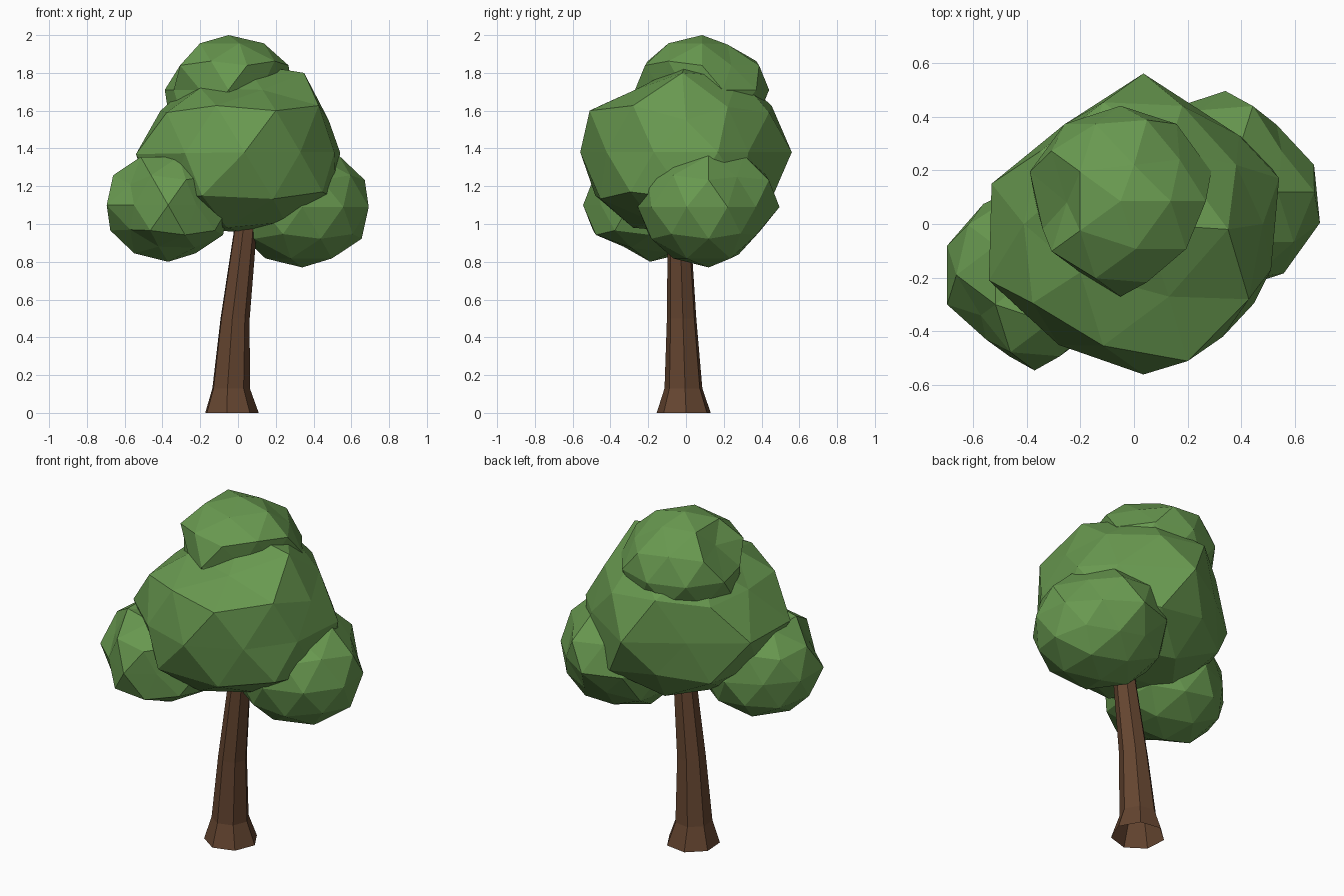
import bpy, bmesh, math
from mathutils import Vector


def material(name, rgb):
    m = bpy.data.materials.new(name)
    m.diffuse_color = (*rgb, 1)
    return m


def finish(bm, name, mat):
    me = bpy.data.meshes.new(name)
    bm.to_mesh(me)
    bm.free()
    me.materials.append(mat)
    ob = bpy.data.objects.new(name, me)
    bpy.context.collection.objects.link(ob)
    return ob


def leaf_clump(name, centre, radii, nudges=()):
    """Faceted ellipsoid; each nudge moves the vertex nearest a direction."""
    bm = bmesh.new()
    bmesh.ops.create_icosphere(bm, subdivisions=2, radius=1)
    moves = [(min(bm.verts, key=lambda v: (v.co - Vector(d)).length), p)
             for d, p in nudges]
    for v in bm.verts:
        v.co = Vector(c + r * k for c, r, k in zip(centre, radii, v.co))
    for v, p in moves:
        v.co = p
    return finish(bm, name, leaf)


def equator(deg):
    a = math.radians(deg)
    return (math.cos(a), math.sin(a), 0)


leaf = material("leaf_green", (0.14, 0.32, 0.08))
bark = material("bark_brown", (0.13, 0.06, 0.03))

# Leaning seven-sided trunk with a flared foot, open below: x, y, z, radius
sections = [(-0.037, -0.01, 0, 0.147), (-0.04, -0.012, 0.13, 0.103),
            (-0.018, -0.022, 0.5, 0.08), (0.035, -0.035, 0.95, 0.063),
            (0.05, -0.04, 1.15, 0.055)]
sides = 7
bm = bmesh.new()
rings = []
for x, y, z, r in sections:
    angles = [2 * math.pi * i / sides + 0.07 for i in range(sides)]
    rings.append([bm.verts.new((x + r * math.cos(a), y + r * math.sin(a), z))
                  for a in angles])
for lo, hi in zip(rings, rings[1:]):
    for i in range(sides):
        j = (i + 1) % sides
        bm.faces.new((lo[i], lo[j], hi[j], hi[i]))
finish(bm, "trunk", bark)

# Large central clump, with its uneven corners
leaf_clump("main_foliage", (0.035, 0, 1.38), (0.57, 0.56, 0.47), [
    (equator(18), (0.54, 0.17, 1.38)),
    (equator(54), (0.39, 0.33, 1.38)),
    (equator(126), (-0.26, 0.37, 1.38)),
    (equator(162), (-0.53, 0.15, 1.37)),
    (equator(198), (-0.54, -0.21, 1.37)),
    (equator(234), (-0.28, -0.45, 1.375)),
    (equator(306), (0.33, -0.42, 1.38)),
    (equator(342), (0.51, -0.17, 1.38)),
    ((0.28, -0.85, 0.45), (0.20, -0.51, 1.60)),
    ((0.28, 0.85, 0.45), (0.18, 0.44, 1.59)),
    ((-0.72, 0.53, 0.45), (-0.35, 0.27, 1.58)),
    ((0.89, 0, 0.45), (0.48, 0, 1.55)),
    ((-0.85, 0, 0.53), (-0.41, 0, 1.60)),
    ((0.69, 0.5, 0.53), (0.38, 0.22, 1.62)),
    ((0.53, 0, 0.85), (0.35, -0.02, 1.80)),
    ((0.16, -0.5, 0.85), (0.13, -0.27, 1.71)),
    ((-0.43, -0.31, 0.85), (-0.20, -0.18, 1.72)),
    ((-0.28, -0.85, -0.45), (-0.19, -0.48, 1.15)),
    ((-0.28, 0.85, -0.45), (-0.11, 0.44, 1.18)),
    ((0.43, -0.31, -0.85), (0.25, -0.17, 1.01)),
    ((0, 0, -1), (0.02, 0, 0.955)),
])

# Smaller clumps around it
leaf_clump("top_foliage", (-0.05, 0.085, 1.71), (0.355, 0.355, 0.29), [
    (equator(198), (-0.34, -0.02, 1.71)),
    (equator(234), (-0.20, -0.18, 1.71)),
    (equator(306), (0.12, -0.13, 1.71)),
    (equator(342), (0.22, -0.01, 1.71)),
    ((-0.85, 0, 0.53), (-0.25, 0.08, 1.85)),
    ((0.16, 0.5, 0.85), (0, 0.22, 1.95)),
    ((0.69, 0.5, 0.53), (0.17, 0.24, 1.84)),
])
leaf_clump("right_foliage", (0.34, 0.12, 1.09), (0.37, 0.375, 0.32), [
    (equator(18), (0.67, 0.22, 1.09)),
    (equator(54), (0.53, 0.37, 1.09)),
    ((0.69, 0.5, 0.53), (0.55, 0.27, 1.25)),
    ((0.72, 0.53, -0.45), (0.58, 0.29, 0.95)),
    ((0.26, 0.81, -0.53), (0.41, 0.37, 0.94)),
    ((-0.28, 0.85, -0.45), (0.25, 0.39, 0.96)),
    ((-0.16, 0.5, -0.85), (0.28, 0.28, 0.84)),
    ((0, 0, 1), (0.34, 0.12, 1.35)),
])
leaf_clump("left_foliage", (-0.37, -0.19, 1.10), (0.342, 0.355, 0.30), [
    (equator(126), (-0.56, 0.075, 1.10)),
    (equator(234), (-0.55, -0.43, 1.10)),
    (equator(306), (-0.22, -0.45, 1.10)),
    ((-0.72, -0.53, 0.45), (-0.57, -0.34, 1.21)),
    ((-0.16, -0.5, -0.85), (-0.42, -0.33, 0.88)),
    ((0.43, -0.31, -0.85), (-0.23, -0.29, 0.875)),
    ((-0.69, -0.5, -0.53), (-0.57, -0.36, 0.97)),
    ((0, 0, 1), (-0.38, -0.19, 1.33)),
])
